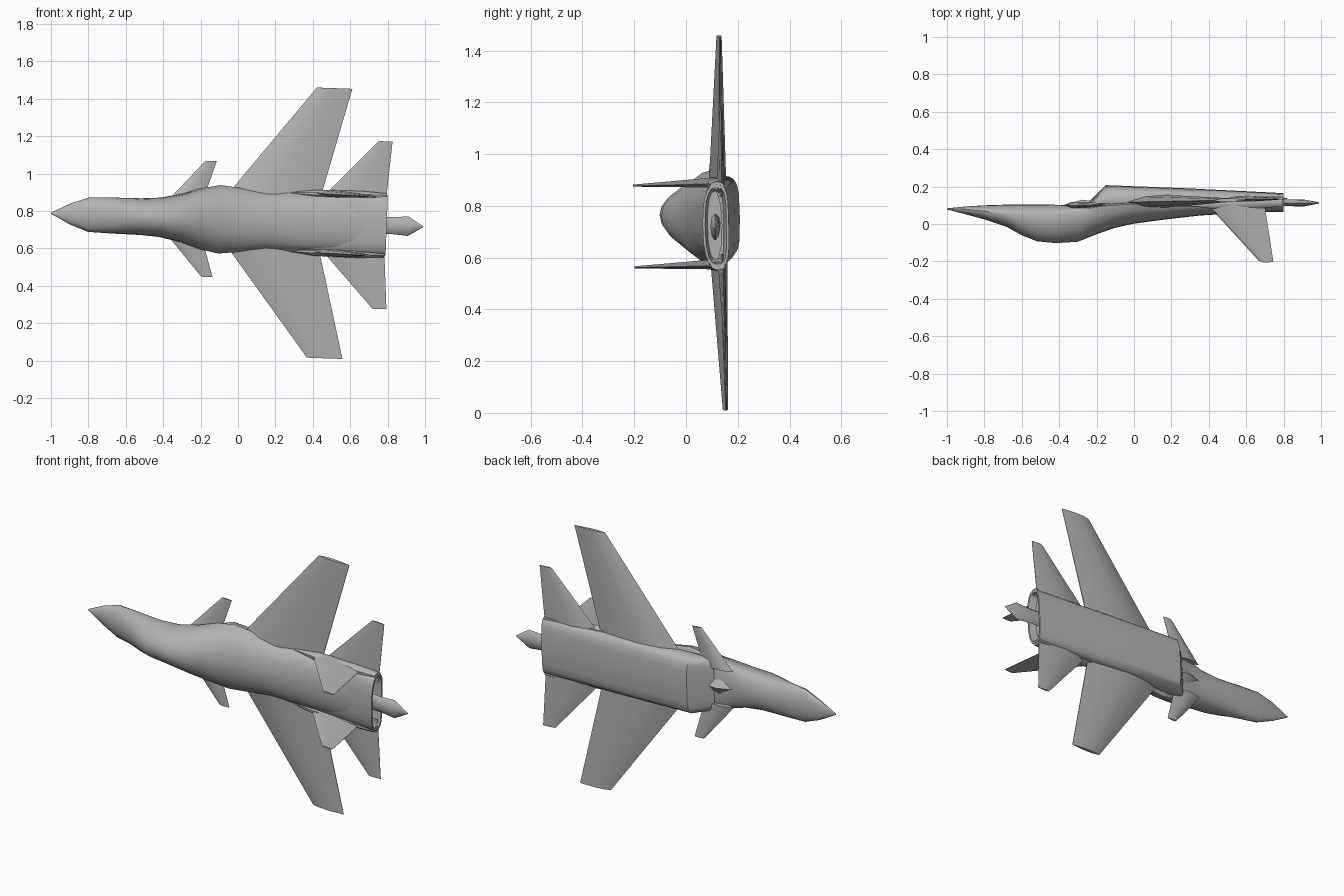
import bpy, bmesh, math
from mathutils import Matrix, Vector

old = bpy.data.objects.get("Cube")
if old:
    bpy.data.objects.remove(old, do_unlink=True)

grey = bpy.data.materials.new("plain grey")
grey.use_nodes = True
GREY = (0.45, 0.45, 0.45, 1)
grey.diffuse_color = GREY
grey.node_tree.nodes["Principled BSDF"].inputs["Base Color"].default_value = GREY

# Local axes: x = nose to tail, y = span, z = up from the wing plane
POSE = Matrix(((1, 0.037, 0, 0), (0, -0.017, -1, 0.14),
               (-0.037, 1, -0.017, 0.752), (0, 0, 0, 1)))


def finish(name, bm, mirror=False, angle=35):
    bmesh.ops.recalc_face_normals(bm, faces=bm.faces)
    mesh = bpy.data.meshes.new(name)
    bm.to_mesh(mesh)
    bm.free()
    mesh.materials.append(grey)
    ob = bpy.data.objects.new(name, mesh)
    bpy.context.collection.objects.link(ob)
    ob.matrix_world = POSE
    if mirror:
        ob.modifiers.new("mirror", "MIRROR").use_axis = (False, True, False)
    bpy.ops.object.select_all(action="DESELECT")
    ob.select_set(True)
    bpy.context.view_layer.objects.active = ob
    bpy.ops.object.shade_smooth_by_angle(angle=math.radians(angle))
    return ob


def skin(bm, rings):
    """Bridge rings of points and cap both ends."""
    loops = [[bm.verts.new(p) for p in ring] for ring in rings]
    for a, b in zip(loops, loops[1:]):
        for i in range(len(a)):
            j = (i + 1) % len(a)
            bm.faces.new((a[i], a[j], b[j], b[i]))
    bm.faces.new(loops[0])
    bm.faces.new(loops[-1][::-1])


def power(t, p):
    return math.copysign(abs(t) ** p, t)


def loft(name, sections, sides=20, p_top=1.0, p_low=1.0, angle=35, y=0.0, mirror=False):
    """Sections: station, half width, top, bottom, height of widest line."""
    rings = []
    for x, half, top, low, mid in sections:
        ring = []
        for i in range(sides):
            a = 2 * math.pi * i / sides
            p = p_top if math.sin(a) > 0 else p_low
            rise = (top - mid) if math.sin(a) > 0 else (mid - low)
            ring.append((x, y + half * power(math.cos(a), p),
                         mid + rise * power(math.sin(a), p)))
        rings.append(ring)
    bm = bmesh.new()
    skin(bm, rings)
    return finish(name, bm, mirror, angle)


def panel(name, root, tip, thick, axis):
    """Tapered aerofoil: root and tip are (leading, trailing) points."""
    rings = []
    for (lead, trail), t in zip((root, tip), thick):
        lead, trail = Vector(lead), Vector(trail)
        shape = ((0, 0), (0.2, 0.8), (0.45, 1), (0.8, 0.5), (1, 0.08))
        full = list(shape) + [(f, -h) for f, h in shape[:0:-1]]
        rings.append([lead.lerp(trail, f) + Vector(axis) * h * t / 2 for f, h in full])
    bm = bmesh.new()
    skin(bm, rings)
    return finish(name, bm, True, 40)


# Forward fuselage with canopy hump and tapering spine
loft("fuselage", [
    (-1.0, 0.003, 0.062, 0.056, 0.059),
    (-0.9, 0.055, 0.088, 0.046, 0.06),
    (-0.8, 0.092, 0.115, 0.04, 0.07),
    (-0.68, 0.096, 0.155, 0.036, 0.085),
    (-0.6, 0.097, 0.2, 0.035, 0.095),
    (-0.52, 0.098, 0.232, 0.035, 0.1),
    (-0.42, 0.105, 0.242, 0.037, 0.09),
    (-0.3, 0.13, 0.235, 0.038, 0.065),
    (-0.2, 0.163, 0.195, 0.03, 0.045),
    (-0.1, 0.183, 0.16, 0.02, 0.035),
    (0.0, 0.172, 0.138, 0.01, 0.03),
    (0.15, 0.15, 0.118, 0, 0.03),
    (0.35, 0.15, 0.095, 0, 0.03),
    (0.75, 0.14, 0.07, 0, 0.03)])

# Belly box with sloped intake ramp and a recessed exhaust
loft("engine_box", [
    (-0.25, 0.14, 0.06, 0.035, 0.045),
    (-0.15, 0.16, 0.06, -0.068, 0.02),
    (0.3, 0.16, 0.07, -0.05, 0.02),
    (0.795, 0.16, 0.076, -0.025, 0.025),
    (0.795, 0.148, 0.066, -0.016, 0.025),
    (0.74, 0.13, 0.055, -0.005, 0.025)], p_top=0.8, p_low=0.5, angle=40)

# Wedge ahead of the intake
loft("intake_wedge", [
    (-0.36, 0.004, 0.05, 0.036, 0.045),
    (-0.28, 0.045, 0.05, 0.01, 0.04),
    (-0.2, 0.03, 0.05, 0.02, 0.04)], sides=4)

# Tail boom between the exhausts
loft("tail_boom", [
    (0.7, 0.045, 0.045, 0.005, 0.025),
    (0.82, 0.045, 0.045, 0.008, 0.026),
    (0.91, 0.052, 0.046, 0.01, 0.028),
    (0.99, 0.003, 0.03, 0.024, 0.027)], sides=8)

# Fairings under the fins
loft("fin_fairing", [
    (0.28, 0.004, 0.04, 0.03, 0.035),
    (0.42, 0.022, 0.058, 0.0, 0.03),
    (0.65, 0.024, 0.056, -0.01, 0.025),
    (0.79, 0.016, 0.045, -0.01, 0.02)], sides=10, y=0.155, mirror=True)

# Lifting surfaces and fins, mirrored across the span
UP, SIDE = (0, 0, 1), (0, 1, 0)
panel("wing", ((-0.08, 0.11, 0.022), (0.43, 0.11, 0.01)),
      ((0.395, 0.722, 0.002), (0.585, 0.722, -0.002)), (0.07, 0.02), UP)
panel("canard", ((-0.37, 0.1, 0.04), (-0.19, 0.1, 0.035)),
      ((-0.185, 0.31, 0.03), (-0.125, 0.31, 0.028)), (0.035, 0.01), UP)
panel("tailplane", ((0.42, 0.11, 0.008), (0.785, 0.11, 0)),
      ((0.735, 0.448, -0.002), (0.81, 0.448, -0.004)), (0.035, 0.01), UP)
panel("tail_fin", ((0.38, 0.158, 0.02), (0.69, 0.158, 0.02)),
      ((0.675, 0.158, 0.342), (0.74, 0.158, 0.342)), (0.04, 0.008), SIDE)
